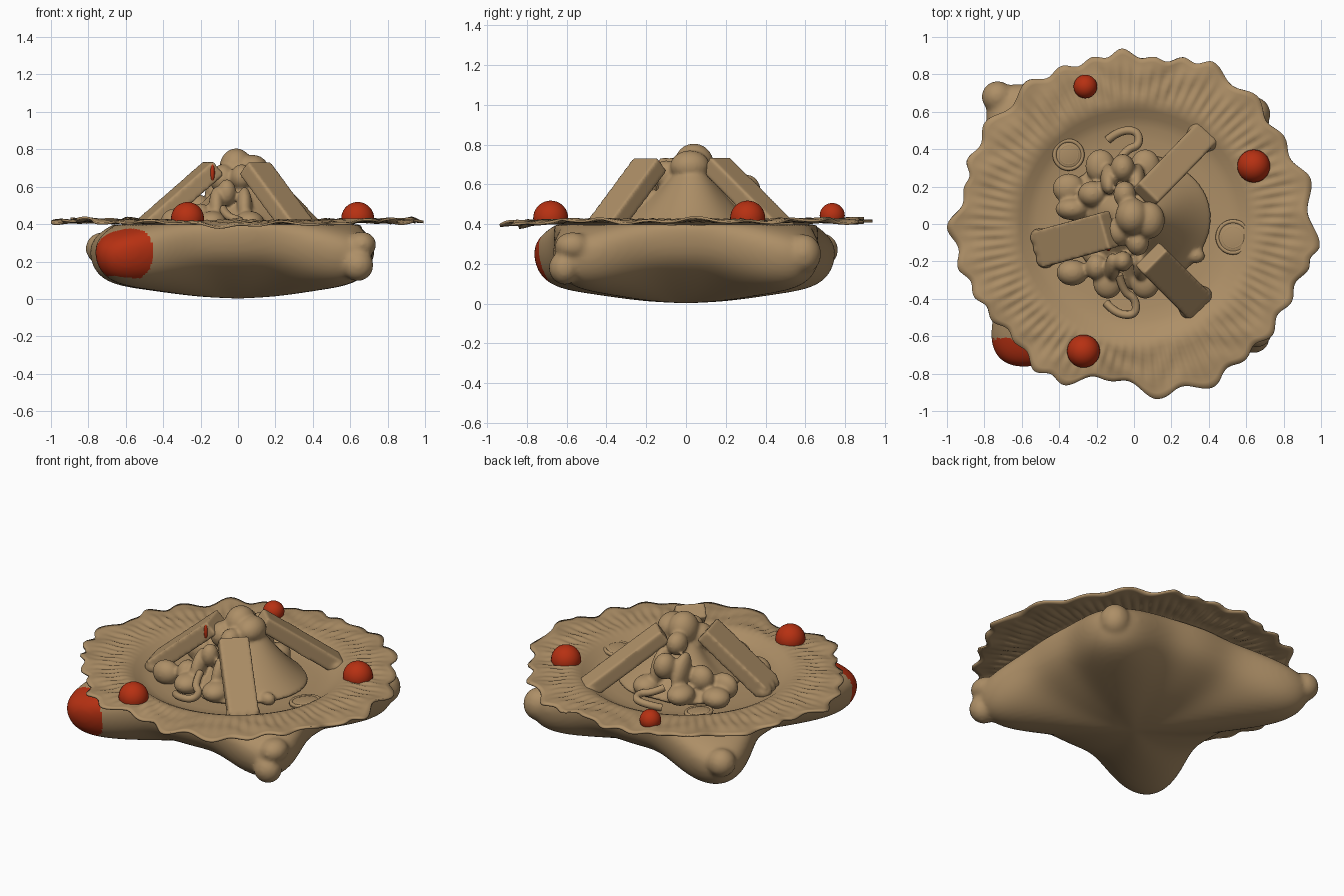
import bpy, bmesh, math
from mathutils import Vector

if "Cube" in bpy.data.objects:
    bpy.data.objects.remove(bpy.data.objects["Cube"])


def material(name, rgb):
    m = bpy.data.materials.new(name)
    m.use_nodes = True
    m.diffuse_color = (*rgb, 1)
    m.node_tree.nodes["Principled BSDF"].inputs["Base Color"].default_value = (*rgb, 1)
    return m


CLAY = material("tan clay", (0.42, 0.275, 0.135))
RED = material("red glaze", (0.47, 0.03, 0.006))


def finish(obj, mat=CLAY, angle=50):
    obj.data.materials.append(mat)
    bpy.ops.object.select_all(action="DESELECT")
    obj.select_set(True)
    bpy.context.view_layer.objects.active = obj
    bpy.ops.object.shade_smooth_by_angle(angle=math.radians(angle))
    return obj


def fuse(parts, voxel, rounds):
    """Melt overlapping parts into the first one as a single soft surface."""
    bpy.ops.object.select_all(action="DESELECT")
    for p in parts:
        p.select_set(True)
    obj = bpy.context.view_layer.objects.active = parts[0]
    bpy.ops.object.join()
    bpy.ops.object.transform_apply(location=True, rotation=True, scale=True)
    remesh = obj.modifiers.new("melt", "REMESH")
    remesh.mode, remesh.voxel_size, remesh.use_smooth_shade = "VOXEL", voxel, True
    soft = obj.modifiers.new("soften", "SMOOTH")
    soft.factor, soft.iterations = 0.5, rounds
    for name in ("melt", "soften"):
        bpy.ops.object.modifier_apply(modifier=name)
    return obj


def polar(name, n, rings, point, subsurf=0, close_end=True):
    """Sheet of rings around z; point(ring, angle) gives a position, ring 0 is the centre."""
    bm = bmesh.new()
    centre = bm.verts.new(point(0, 0))
    loops = [[bm.verts.new(point(k, 2 * math.pi * i / n)) for i in range(n)]
             for k in range(1, rings)]
    for i in range(n):
        j = (i + 1) % n
        bm.faces.new((centre, loops[0][i], loops[0][j]))
        for a, b in zip(loops, loops[1:]):
            bm.faces.new((a[i], b[i], b[j], a[j]))
    if close_end:
        bm.faces.new(loops[-1])
    bmesh.ops.recalc_face_normals(bm, faces=bm.faces)
    mesh = bpy.data.meshes.new(name)
    bm.to_mesh(mesh)
    bm.free()
    obj = bpy.data.objects.new(name, mesh)
    bpy.context.collection.objects.link(obj)
    if subsurf:
        bpy.context.view_layer.objects.active = obj
        obj.modifiers.new("smooth", "SUBSURF").levels = subsurf
        bpy.ops.object.modifier_apply(modifier="smooth")
    return obj


def bump(a, centre, width):
    d = (a - math.radians(centre) + math.pi) % (2 * math.pi) - math.pi
    return math.exp(-(d / width) ** 2)


def ball(name, at, size, mat=CLAY, turn=(0, 0, 0)):
    bpy.ops.mesh.primitive_uv_sphere_add(segments=32, ring_count=18, location=at, rotation=turn)
    obj = bpy.context.object
    obj.name = name
    obj.scale = size if isinstance(size, tuple) else (size,) * 3
    return finish(obj, mat)


# Body: rounded hull drawn out into four corners, hollowed under the bowl
CORNERS = ((42, 0.28), (137, 0.39), (225, 0.38), (318, 0.27))
CORNER_PROFILE = ((0, 0), (.3, .012), (.6, .045), (.84, .068), (.96, .13), (1, .25),
                  (.95, .33), (.82, .385), (.7, .415), (.5, .31))
SIDE_PROFILE = ((0, 0), (.3, .02), (.6, .07), (.85, .15), (.96, .22), (1, .29),
                (1.01, .36), (1, .395), (.98, .415), (.75, .31))


def body_point(k, a):
    c = sum(bump(a, d, 0.32) for d, _ in CORNERS)
    reach = 0.66 + sum(h * bump(a, d, 0.32) for d, h in CORNERS)
    (r0, z0), (r1, z1) = SIDE_PROFILE[k], CORNER_PROFILE[k]
    r = reach * (r0 + (r1 - r0) * c)
    return r * math.cos(a), r * math.sin(a), z0 + (z1 - z0) * c


body = finish(polar("body", 80, len(SIDE_PROFILE), body_point, 2), angle=80)
knobs = [ball("corner_knob", at, size) for at, size in (
    ((.64, -.61, .18), (.085, .08, .085)), ((.66, -.57, .29), (.08, .09, .07)),
    ((.64, .59, .25), (.09, .09, .10)), ((-.73, .68, .27), (.085, .085, .085)))]
fuse([body] + knobs, 0.014, 8)
body.data.materials.append(RED)
corner = Vector((-0.64, -0.76, 0.24))
for f in body.data.polygons:
    if (f.center - corner).length < 0.19 and f.normal.z > -0.8:
        f.material_index = 1

# Frilled rim with the sunken bowl inside it: angle and reach of each frill
FRILLS = ((-7, 1), (14, .975), (30, .93), (46, .95), (64, .965), (73, .93), (83, .9), (94, .94),
          (104, .92), (115, .93), (127, .955), (146, .965), (159, .955), (168, .93), (181, 1),
          (194, .97), (204, .94), (214, .92), (225, .9), (236, .95), (246, .94), (261, .85),
          (278, .945), (296, .97), (309, .94), (321, .95), (334, .94), (346, .965), (353, 1))
BOWL = ((0, .35), (.3, .352), (.45, .357), (.52, .365), (.57, .382), (.61, .408), (.64, .42))
RIM_RINGS = 9


def frill_reach(a):
    d = math.degrees(a)
    d = d - 360 if d >= 353 else d
    for (d0, r0), (d1, r1) in zip(FRILLS, FRILLS[1:]):
        if d0 <= d <= d1:
            u = (d - d0) / (d1 - d0)
            ease = u * u * (3 - 2 * u)
            return r0 + (r1 - r0) * ease - 0.0028 * (d1 - d0) * math.sin(math.pi * u) ** 2
    return 0.95


def rim_point(k, a):
    if k < len(BOWL):
        r, z = BOWL[k]
    else:
        t = (k - len(BOWL) + 1) / RIM_RINGS
        r = 0.64 + (frill_reach(a) - 0.64) * t
        z = 0.424 + 0.004 * math.sin(a * 90 + 2 * t) * math.sin(math.pi * min(t * 1.2, 1))
        z += t * t * (0.007 * math.sin(a * 23) + 0.008 * math.sin(a * 9 + 1))
        z += 0.003 * math.sin(t * 45 + 4 * math.sin(a * 7)) - 0.022 * t * bump(a, 270, 0.6)
    return r * math.cos(a), r * math.sin(a), z


rim = finish(polar("frilled_rim", 480, len(BOWL) + RIM_RINGS, rim_point, 0, False), angle=80)
solid = rim.modifiers.new("thickness", "SOLIDIFY")
solid.thickness = 0.012
solid.offset = -1

# Central mound: smooth on the left flank, lower and lumpy elsewhere
MOUND = ((0, .39), (.18, .385), (.35, .30), (.55, .19), (.75, .09), (.9, .03), (1, -.012))


def mound_point(k, a):
    t, h = MOUND[k]
    full = bump(a, 5, 1.1)
    r = t * (0.36 + 0.09 * full + 0.06 * bump(a, 145, .4) + 0.06 * bump(a, 285, .35)
             + 0.015 * math.sin(7 * a) * (1 - full))
    low = 1 - 0.30 * (1 - full) * math.sin(math.pi * min(1, t * 1.1))
    return r * math.cos(a), 0.02 + r * math.sin(a), 0.355 + h * low


mound = finish(polar("mound", 64, len(MOUND), mound_point, 2), angle=80)

# Peak and the huddled lumps, melted into the mound
lumps = [ball("lump", at, size) for at, size in (
    ((-.01, .04, .70), (.09, .10, .105)), ((.08, .02, .69), (.085, .10, .08)),
    ((-.06, .30, .57), (.065, .075, .08)), ((-.06, -.20, .57), (.05, .055, .07)),
    ((-.33, -.26, .41), (.085, .07, .075)), ((-.35, .19, .40), (.085, .08, .06)),
    ((-.33, .08, .43), (.09, .06, .08)), ((-.22, .16, .48), (.08, .07, .08)),
    ((.33, -.17, .38), (.05, .04, .04)), ((-.20, -.23, .44), (.06, .07, .07)),
    ((-.05, .16, .66), (.06, .07, .07)), ((.02, -.10, .65), (.06, .07, .07)),
    ((-.08, -.04, .64), (.07, .08, .08)))]
for s in (-1, 1):
    lumps += [ball("back_limb", (-.06 + .075 * s, .24, .53), (.045, .07, .12), turn=(.5, 0, 0)),
              ball("front_limb", (-.04 + .075 * s, -.23, .50), (.04, .06, .11), turn=(-.5, 0, 0)),
              ball("back_foot", (-.06 + .12 * s, .31, .42), (.08, .09, .06)),
              ball("front_foot", (-.04 + .10 * s, -.31, .41), (.08, .09, .06))]
fuse([mound] + lumps, 0.01, 6)


def plank(name, top, bottom, width, thick=0.095):
    """Leaning board whose lower end is worn into knobs."""
    top, bottom = Vector(top), Vector(bottom)
    bpy.ops.mesh.primitive_cube_add(size=1, location=(top + bottom) / 2)
    obj = bpy.context.object
    obj.name = name
    obj.rotation_euler = (bottom - top).to_track_quat("X", "Z").to_euler()
    obj.scale = ((bottom - top).length, width, thick)
    finish(obj)
    across = Vector((bottom.y - top.y, top.x - bottom.x, 0)).normalized() * width * 0.3
    ends = [ball("knob", bottom + across * s, (.05, .05, .045)) for s in (-1, 0, 1)]
    fuse([obj] + ends, 0.01, 4)


plank("back_plank", (.06, .15, .70), (.37, .47, .38), .15)
plank("front_plank", (.09, -.18, .70), (.33, -.42, .375), .18)
plank("side_plank", (-.13, -.03, .70), (-.49, -.13, .385), .20)
ball("red_chip", (-.137, -.125, .675), (.014, .02, .05), RED)


# Curled tails at back and front
def tube(name, points, radius):
    cu = bpy.data.curves.new(name, "CURVE")
    cu.dimensions = "3D"
    cu.bevel_depth, cu.bevel_resolution, cu.use_fill_caps = radius, 4, True
    sp = cu.splines.new("NURBS")
    sp.points.add(len(points) - 1)
    for p, co in zip(sp.points, points):
        p.co = (*co, 1)
    sp.use_endpoint_u, sp.order_u = True, 3
    cu.materials.append(CLAY)
    bpy.context.collection.objects.link(bpy.data.objects.new(name, cu))


tube("back_tail", ((-.14, .45, .38), (-.08, .50, .40), (.02, .50, .41), (.03, .42, .42),
                   (-.04, .40, .43), (-.08, .34, .45)), .022)
tube("front_tail", ((-.15, -.42, .38), (-.10, -.48, .40), (.01, -.49, .41), (.01, -.40, .42),
                    (-.06, -.36, .44), (-.08, -.27, .48)), .022)

# Buttons lying in the bowl: flat disc with two raised rings
for x, y, r, tilt in ((-.35, .37, .085, .1), (.53, -.07, .095, -.12)):
    ball("button_disc", (x, y, .374), (r, r, .02), turn=(0, tilt, 0))
    for ring in (.88, .58):
        bpy.ops.mesh.primitive_torus_add(location=(x, y, .38), rotation=(0, tilt, 0),
                                         major_radius=r * ring, minor_radius=.011)
        bpy.context.object.name = "button_ring"
        finish(bpy.context.object)

# Red domes sitting on the rim
for at, r in (((-.26, .735, .443), .063), ((.64, .31, .43), .088), ((-.27, -.68, .43), .088)):
    bead = ball("rim_bead", at, r, RED)
    bm = bmesh.new()
    bm.from_mesh(bead.data)
    bmesh.ops.bisect_plane(bm, geom=bm.verts[:] + bm.edges[:] + bm.faces[:], clear_outer=True,
                           plane_co=(0, 0, (0.417 - at[2]) / r), plane_no=(0, 0, -1))
    bm.to_mesh(bead.data)
    bm.free()
